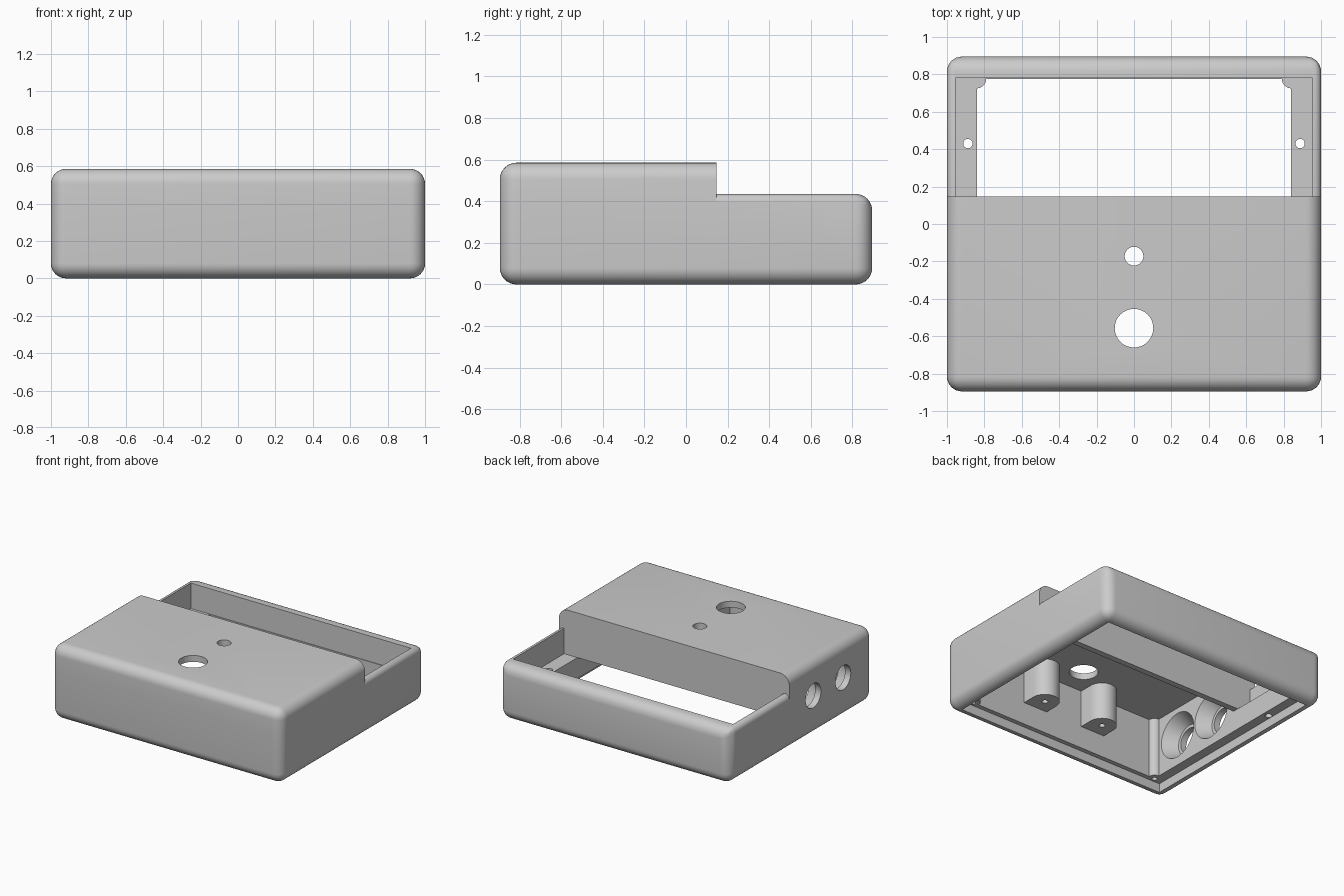
import bpy, bmesh, math
from mathutils import Matrix, Vector

if "Cube" in bpy.data.objects:
    bpy.data.objects.remove(bpy.data.objects["Cube"], do_unlink=True)

# Material
grey = bpy.data.materials.new("plain grey")
grey.use_nodes = True
COLOUR = (0.6, 0.6, 0.6, 1)
grey.diffuse_color = COLOUR
grey.node_tree.nodes["Principled BSDF"].inputs["Base Color"].default_value = COLOUR

STEP_Y, WALL_X, WALL_Y = 0.147, 0.84, 0.775
ROUND, RIM_ROUND = 0.08, 0.04
FRONT_Z, REAR_Z, LEDGE_Z, CEILING_Z, LID_Z = 0.585, 0.435, 0.235, 0.535, 0.07
SOCKET_Z, MOUNT_Z = 0.315, 0.245


def to_object(bm, name):
    bmesh.ops.recalc_face_normals(bm, faces=bm.faces)
    mesh = bpy.data.meshes.new(name)
    bm.to_mesh(mesh)
    bm.free()
    mesh.materials.append(grey)
    obj = bpy.data.objects.new(name, mesh)
    bpy.context.collection.objects.link(obj)
    return obj


def box(name, low, high):
    bm = bmesh.new()
    low, high = Vector(low), Vector(high)
    bmesh.ops.create_cube(bm, size=1)
    bmesh.ops.scale(bm, verts=bm.verts, vec=high - low)
    bmesh.ops.translate(bm, verts=bm.verts, vec=(low + high) / 2)
    return to_object(bm, name)


def cylinder(name, start, end, r1, r2=None, sides=40):
    bm = bmesh.new()
    start, end = Vector(start), Vector(end)
    axis = end - start
    place = Matrix.Translation((start + end) / 2) @ axis.to_track_quat("Z", "Y").to_matrix().to_4x4()
    bmesh.ops.create_cone(bm, cap_ends=True, segments=sides, radius1=r1,
                          radius2=r1 if r2 is None else r2, depth=axis.length, matrix=place)
    return to_object(bm, name)


def extrude(name, outline, offset):
    bm = bmesh.new()
    face = bm.faces.new([bm.verts.new(p) for p in outline])
    out = bmesh.ops.extrude_face_region(bm, geom=[face])["geom"]
    bmesh.ops.translate(bm, vec=offset,
                        verts=[v for v in out if isinstance(v, bmesh.types.BMVert)])
    return to_object(bm, name)


def apply_modifier(obj, mod):
    bpy.context.view_layer.objects.active = obj
    bpy.ops.object.modifier_apply(modifier=mod.name)


def subtract(target, cutter):
    cutter.hide_render = True
    mod = target.modifiers.new("cut", "BOOLEAN")
    mod.operation, mod.solver, mod.object = "DIFFERENCE", "EXACT", cutter
    apply_modifier(target, mod)
    bpy.data.objects.remove(cutter, do_unlink=True)


def add_rounded_half(shell, height, front, side_round):
    """Add a rounded box sliced at the step, keeping its front or its rear."""
    obj = box("half", (-1, -0.895, 0), (1, 0.895, height))
    mesh = obj.data
    weights = mesh.attributes.new("bevel_weight_edge", "FLOAT", "EDGE")
    for edge in mesh.edges:
        a, b = (mesh.vertices[i].co for i in edge.vertices)
        top_side = min(a.z, b.z) > height / 2 and abs(a.x - b.x) < 0.01
        weights.data[edge.index].value = side_round / ROUND if top_side else 1
    mod = obj.modifiers.new("round", "BEVEL")
    mod.limit_method, mod.width, mod.segments = "WEIGHT", ROUND, 8
    apply_modifier(obj, mod)
    bm = bmesh.new()
    bm.from_mesh(mesh)
    bmesh.ops.bisect_plane(bm, geom=bm.verts[:] + bm.edges[:] + bm.faces[:],
                           plane_co=(0, STEP_Y, 0), plane_no=(0, 1, 0),
                           clear_outer=front, clear_inner=not front)
    if front:  # matching points where the lower rear begins to curve
        bmesh.ops.bisect_plane(bm, geom=bm.verts[:] + bm.edges[:] + bm.faces[:],
                               plane_co=(0, 0, REAR_Z - RIM_ROUND), plane_no=(0, 0, 1))
    bm.to_mesh(mesh)
    bm.free()
    shell.from_mesh(mesh)
    bpy.data.objects.remove(obj, do_unlink=True)


# Stepped outer shell
shell = bmesh.new()
add_rounded_half(shell, FRONT_Z, True, ROUND)
add_rounded_half(shell, REAR_Z, False, RIM_ROUND)
bmesh.ops.remove_doubles(shell, verts=shell.verts, dist=0.0005)
bmesh.ops.edgeloop_fill(shell, edges=[e for e in shell.edges if e.is_boundary])
body = to_object(shell, "enclosure")

# Inner cavity, leaving corner posts and two hanging mounts
profile = [(-WALL_Y, -0.1), (WALL_Y, -0.1), (WALL_Y, 0.3), (STEP_Y, 0.3),
           (STEP_Y, LEDGE_Z), (0.1, LEDGE_Z), (0.1, CEILING_Z), (-WALL_Y, CEILING_Z)]
cavity = extrude("cavity", [(-WALL_X, y, z) for y, z in profile], (2 * WALL_X, 0, 0))
posts = [(sx * 0.843, sy * 0.778) for sx in (-1, 1) for sy in (-1, 1)]
mounts = [(-0.265, -0.67), (0.265, -0.67)]
for x, y in posts:
    subtract(cavity, cylinder("post", (x, y, -0.3), (x, y, 0.8), 0.053))
for x, y in mounts:
    r = 0.105
    arc = [(x + r * math.cos(math.pi * i / 20), y + r * math.sin(math.pi * i / 20), MOUNT_Z)
           for i in range(21)]
    back = [(x - r, -0.9, MOUNT_Z), (x + r, -0.9, MOUNT_Z)]
    subtract(cavity, extrude("mount", arc + back, (0, 0, 0.5)))
subtract(body, cavity)

# Rear window pocket and lid recess
subtract(body, box("window", (-0.955, STEP_Y, LEDGE_Z), (0.955, 0.78, 0.8)))
subtract(body, box("lid_recess", (-0.915, -0.81, -0.1), (0.915, 0.81, LID_Z)))

# Screw holes in posts, mounts and side ledges
for x, y in posts:
    subtract(body, cylinder("post_hole", (x, y, -0.1), (x, y, 0.18), 0.02, sides=20))
for x, y in mounts:
    subtract(body, cylinder("mount_hole", (x, y, 0.1), (x, y, 0.4), 0.022, sides=20))
for x in (-0.888, 0.888):
    subtract(body, cylinder("ledge_hole", (x, 0.43, -0.1), (x, 0.43, 0.3), 0.025, sides=20))

# Top control holes
for y, r in ((-0.172, 0.05), (-0.557, 0.103)):
    subtract(body, cylinder("top_hole", (0, y, 0.4), (0, y, 0.8), r, sides=48))

# Socket holes with conical seats inside the side wall
for y in (-0.15, -0.52):
    subtract(body, cylinder("socket_hole", (-1.1, y, SOCKET_Z), (-0.8, y, SOCKET_Z), 0.095))
    subtract(body, cylinder("socket_seat", (-0.95, y, SOCKET_Z), (-0.83, y, SOCKET_Z), 0.12, 0.183))

bpy.ops.object.select_all(action="DESELECT")
body.select_set(True)
bpy.context.view_layer.objects.active = body
bpy.ops.object.shade_smooth_by_angle(angle=math.radians(30))
